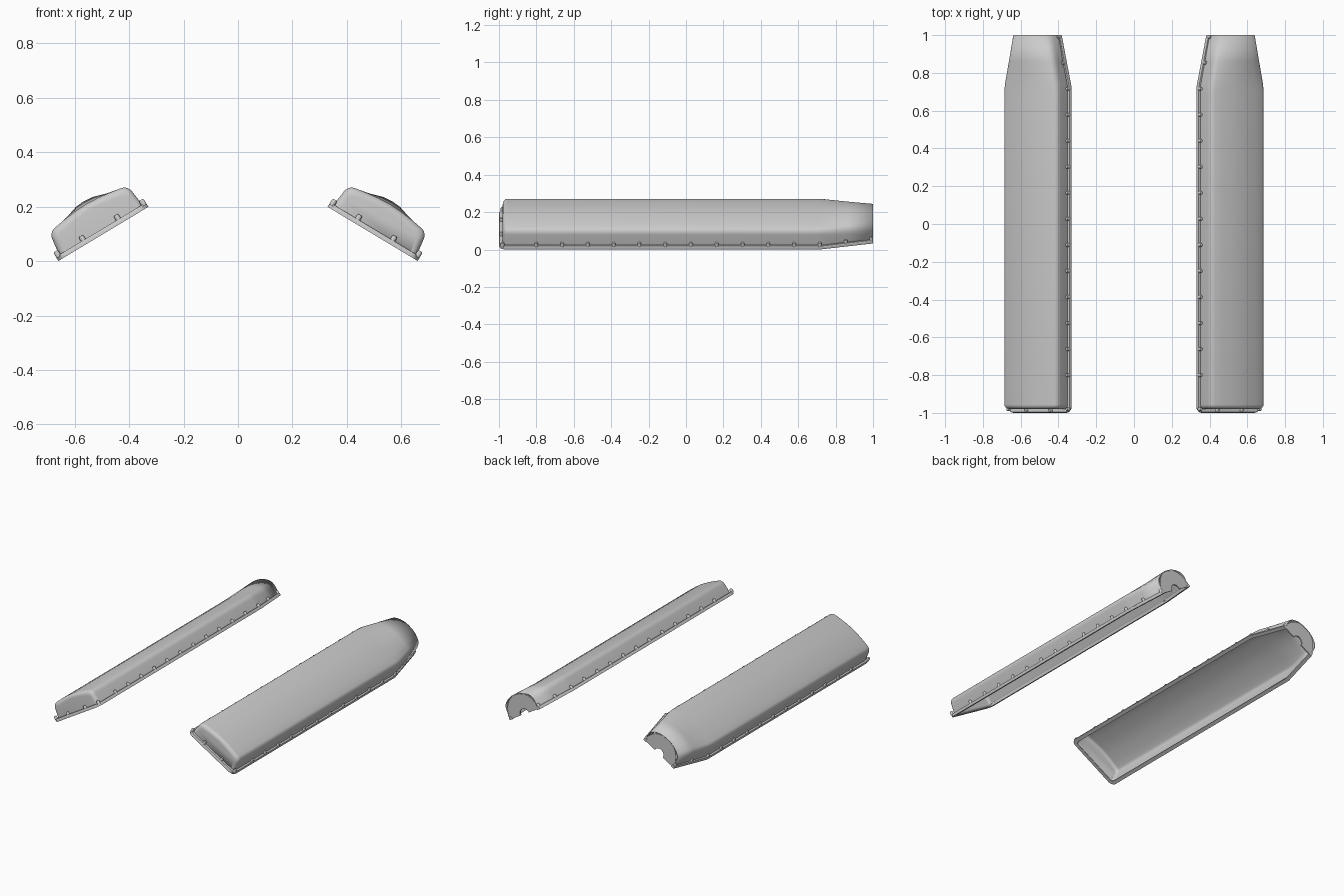
import bpy, bmesh, math
from mathutils import Vector

if "Cube" in bpy.data.objects:
    bpy.data.objects.remove(bpy.data.objects["Cube"])

TILT = math.radians(31)
CX, CZ = 0.495, 0.1
U = Vector((math.cos(TILT), 0, -math.sin(TILT)))   # across the cover
N = Vector((math.sin(TILT), 0, math.cos(TILT)))    # away from the gasket plane
TAPER, BACK = 0.72, 1.0

# half cross-sections (across, height), from the gasket up to the crown
MAIN = [(.180, .004), (.178, .025), (.171, .078), (.169, .088), (.163, .099), (.155, .106),
        (.145, .110), (.1, .118), (.05, .124), (0, .127)]
END = [(.121, .004), (.122, .03), (.122, .055), (.120, .073), (.115, .088), (.108, .099),
       (.098, .109), (.07, .126), (.035, .137), (0, .14)]


def place(side, u, y, n):
    p = Vector((CX, y, CZ)) + U * u + N * n
    return Vector((side * p.x, p.y, p.z))


def finish(name, bm, angle=35):
    bmesh.ops.recalc_face_normals(bm, faces=bm.faces)
    me = bpy.data.meshes.new(name)
    bm.to_mesh(me)
    bm.free()
    ob = bpy.data.objects.new(name, me)
    bpy.context.collection.objects.link(ob)
    bpy.ops.object.select_all(action='DESELECT')
    ob.select_set(True)
    bpy.context.view_layer.objects.active = ob
    bpy.ops.object.shade_smooth_by_angle(angle=math.radians(angle))
    return ob


def full(half):
    return [(-u, n) for u, n in half] + [(u, n) for u, n in reversed(half[:-1])]


def blend(t):
    return [(a[0] + (b[0] - a[0]) * t, a[1] + (b[1] - a[1]) * t) for a, b in zip(MAIN, END)]


def inset(d):
    return [(max(u - d, 0) if u else 0, n - d * min(1, n / .1)) for u, n in MAIN]


def half_width(y):
    t = max(0, (y - TAPER) / (BACK - TAPER))
    return .193 + (.131 - .193) * t


def cover_shell(side, tag):
    # lofted thin shell: rounded closed front, tapered open back
    stations = []
    r = .024
    for i in range(6):
        a = math.radians(90 * i / 5)
        stations.append((-.98 + r * (1 - math.cos(a)), inset(r * (1 - math.sin(a)))))
    stations += [(.70, MAIN), (.74, blend(.05)), (.86, blend(.5)), (BACK, END)]
    bm = bmesh.new()
    rows = [[bm.verts.new(place(side, u, y, n)) for u, n in full(h)] for y, h in stations]
    for a, b in zip(rows, rows[1:]):
        for i in range(len(a) - 1):
            bm.faces.new((a[i], a[i + 1], b[i + 1], b[i]))
    bm.faces.new(rows[0])
    ob = finish("cover_shell_" + tag, bm)
    mod = ob.modifiers.new("thickness", 'SOLIDIFY')
    mod.thickness, mod.offset = .006, -1


def flange_path(d):
    # outline of the rim, inset by d, running back - front - back
    w, r = .193 - d, .035 - d * .7
    half = [(.131 - d, BACK), (w, TAPER)]
    for i in range(7):
        a = math.radians(90 * i / 6)
        half.append((w - r + r * math.cos(a), -1 + d + r - r * math.sin(a)))
    return half + [(-u, y) for u, y in reversed(half)]


def flange(side, tag):
    bm = bmesh.new()
    section = [(0, 0), (0, .012), (.004, .018), (.02, .018), (.024, 0)]
    cols = [[bm.verts.new(place(side, u, y, n)) for u, y in flange_path(d)] for d, n in section]
    k = len(cols)
    for j in range(k):
        a, b = cols[j], cols[(j + 1) % k]
        for i in range(len(a) - 1):
            bm.faces.new((a[i], a[i + 1], b[i + 1], b[i]))
    for e in (0, -1):
        bm.faces.new([c[e] for c in cols])
    finish("flange_" + tag, bm)


def end_plate(side, tag):
    # arched back plate with a half-round notch
    steps = 24
    pts = []
    for i in range(steps + 1):
        a = math.pi * i / steps
        pts.append((.124 * math.cos(a), .004 + .135 * math.sin(a)))
    for i in range(13):
        a = math.pi * (1 - i / 12)
        pts.append((.035 * math.cos(a), .004 + .035 * math.sin(a)))
    bm = bmesh.new()
    f = bm.faces.new([bm.verts.new(place(side, u, .99, n)) for u, n in pts])
    ext = bmesh.ops.extrude_face_region(bm, geom=[f])
    verts = [v for v in ext['geom'] if isinstance(v, bmesh.types.BMVert)]
    bmesh.ops.translate(bm, vec=(0, .009, 0), verts=verts)
    finish("end_plate_" + tag, bm)


def bolts(side, tag):
    # dome-topped fasteners around the rim
    spots = [(s * (half_width(y) - .010), y) for s in (-1, 1)
             for y in [-.985 + .004] + [-.8 + .1378 * i for i in range(13)] + [.99]]
    spots += [(-.075, -.988), (.075, -.988)]
    rings = [(.010, .012), (.010, .030), (.007, .036)]
    bm = bmesh.new()
    for u, y in spots:
        cols = [[bm.verts.new(place(side, u + r * math.cos(i * math.pi / 5),
                                    y + r * math.sin(i * math.pi / 5), n))
                 for i in range(10)] for r, n in rings]
        for a, b in zip(cols, cols[1:]):
            for i in range(10):
                j = (i + 1) % 10
                bm.faces.new((a[i], a[j], b[j], b[i]))
        bm.faces.new(cols[0])
        bm.faces.new(cols[-1])
    finish("rim_bolts_" + tag, bm, 50)


for side, tag in ((1, "right"), (-1, "left")):
    cover_shell(side, tag)
    flange(side, tag)
    end_plate(side, tag)
    bolts(side, tag)
